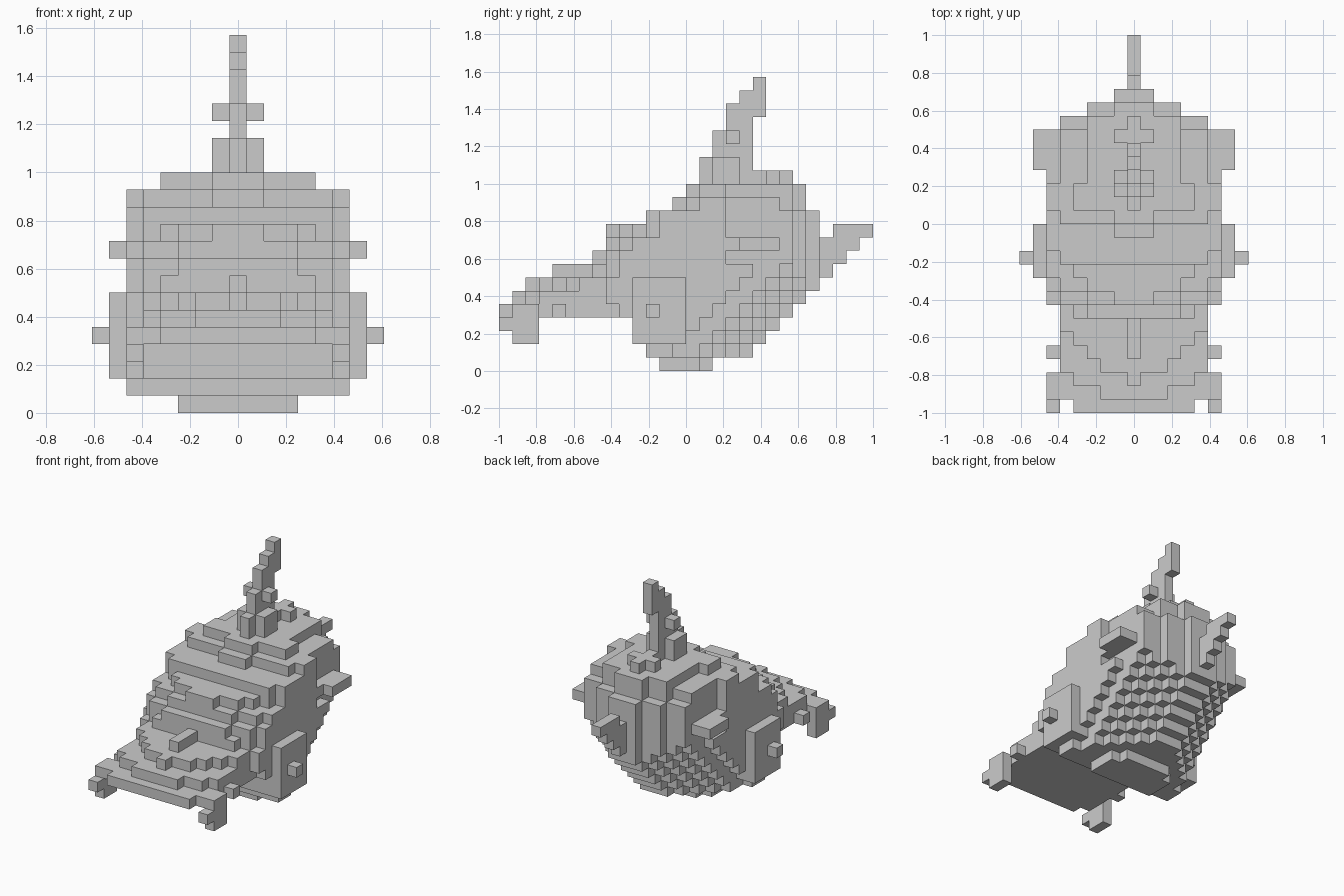
import bpy, bmesh, math

if "Cube" in bpy.data.objects:
    bpy.data.objects.remove(bpy.data.objects["Cube"])

S = 2 / 28          # block size: 17 x 28 x 22 blocks
parts = {}


def box(name, i0, i1, j0, j1, k0, k1):
    """Add mirrored blocks, inclusive ranges: i out from centre, j back, k up."""
    cells = parts.setdefault(name, set())
    for i in range(i0, i1 + 1):
        for j in range(j0, j1 + 1):
            for k in range(k0, k1 + 1):
                cells.update({(i, j, k), (-i, j, k)})


# Body: per layer first row, last row and greatest half width
body = [(12, 15, 3), (11, 18, 6), (10, 19, 6), (10, 20, 6), (9, 21, 6),
        (8, 22, 6), (8, 23, 6), (7, 23, 6), (7, 23, 6), (8, 23, 6),
        (8, 23, 6), (11, 23, 6), (13, 22, 6), (14, 22, 4)]
# Half widths of the first rows of the upper layers, stepping like a slope
fronts = {7: (4, 5), 8: (3, 5), 9: (3, 5), 10: (1, 3, 4, 5),
          11: (5,), 12: (1, 5), 13: (1,)}
# Half widths of the last rows of the lower layers, from the back forward
keel = (1, 2, 3, 4, 5, 5)
for k, (first, last, wide) in enumerate(body):
    for j in range(first, last + 1):
        d = 17 + k - j
        back = keel[d] if d < len(keel) else 6
        if k == 0:
            back = last - j + 2
        if k > 6:
            back = min(back, 1 + 2 * (last - j))
        if k > 7 and j > 16:
            back = min(back, wide - 1)
        front = 5 if j < 8 else 6
        steps = fronts.get(k, ())
        if j - first < len(steps):
            front = steps[j - first]
        box("body", 0, min(wide, back, front), j, j, k, k)

# Sloping snout with stepped top
box("snout", 0, 4, 0, 0, 4, 4)
box("snout", 0, 5, 1, 9, 4, 4)
for j in range(1, 9):
    box("snout", 0, min(5, 2 * j), j, j, 5, 5)
for j in range(2, 9):
    box("snout", 0, min(5, 0 if j == 2 else j - 1), j, j, 6, 6)
box("snout_ridge", 0, 0, 4, 6, 7, 7)

# Drooping corner tips and small side studs
box("snout_tip", 6, 6, 1, 2, 4, 4)
box("snout_tip", 6, 6, 0, 2, 3, 3)
box("snout_tip", 6, 6, 1, 2, 2, 2)
box("snout_stud", 6, 6, 4, 4, 4, 4)

# Side fins, pegs and rear side bars
box("side_fin", 7, 7, 10, 13, 2, 6)
box("fin_peg", 8, 8, 11, 11, 4, 4)
box("side_bar", 6, 6, 17, 20, 9, 9)
box("side_bar", 7, 7, 18, 20, 9, 9)

# Stepped tail keel
for k, last in ((7, 24), (8, 25), (9, 26)):
    box("tail", 0, 0, 24, last, k, k)
box("tail", 0, 0, 25, 27, 10, 10)

# Mast leaning back, with collars
for k, j0, j1 in ((14, 15, 21), (15, 15, 18), (16, 16, 18), (17, 16, 18),
                  (18, 17, 18), (19, 17, 19), (20, 18, 19), (21, 19, 19)):
    box("mast", 0, 0, j0, j1, k, k)
box("mast_collar", 1, 1, 16, 17, 14, 15)
box("mast_collar", 1, 1, 17, 17, 17, 17)
box("mast_collar", 1, 1, 20, 20, 14, 14)

# Turn each part into a blocky shell, leaving out faces hidden by other parts
solid = set().union(*parts.values())
used = set()
for name, cells in parts.items():
    cells -= used
    used |= cells
    bm = bmesh.new()
    for c in sorted(cells):
        for axis in range(3):
            for sign in (-1, 1):
                n = list(c)
                n[axis] += sign
                if tuple(n) in solid:
                    continue
                ring = []
                for a, b in ((-1, -1), (1, -1), (1, 1), (-1, 1)):
                    p = [c[0], c[1] - 13.5, c[2] + 0.5]
                    p[axis] += sign / 2
                    p[(axis + 1) % 3] += a * sign / 2
                    p[(axis + 2) % 3] += b / 2
                    ring.append(bm.verts.new([v * S for v in p]))
                bm.faces.new(ring)
    bmesh.ops.remove_doubles(bm, verts=bm.verts, dist=0.001)
    mesh = bpy.data.meshes.new(name)
    bm.to_mesh(mesh)
    bm.free()
    bpy.context.collection.objects.link(bpy.data.objects.new(name, mesh))
